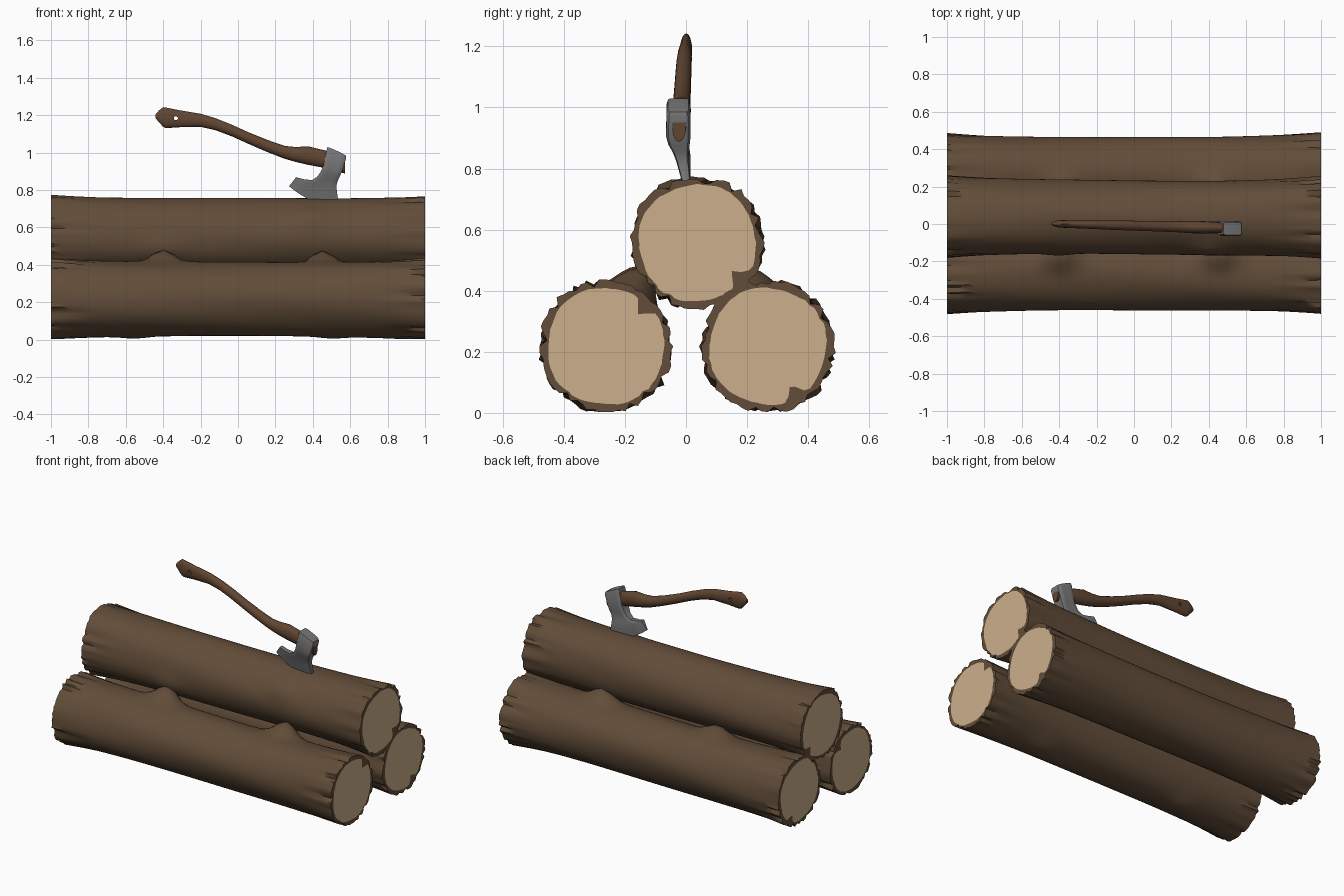
import bpy, bmesh, math, random
from mathutils import Vector

if "Cube" in bpy.data.objects:
    bpy.data.objects.remove(bpy.data.objects["Cube"])

random.seed(4)


def material(name, rgb):
    m = bpy.data.materials.new(name)
    m.diffuse_color = (*rgb, 1)
    m.use_nodes = True
    m.node_tree.nodes["Principled BSDF"].inputs["Base Color"].default_value = m.diffuse_color
    return m


bark = material("bark brown", (0.122, 0.074, 0.041))
cut_wood = material("cut wood", (0.60, 0.43, 0.265))
handle_wood = material("handle wood", (0.118, 0.060, 0.031))
steel = material("steel grey", (0.19, 0.19, 0.195))


def finish(bm, name, mats, angle=40):
    bmesh.ops.recalc_face_normals(bm, faces=bm.faces)
    me = bpy.data.meshes.new(name)
    bm.to_mesh(me)
    bm.free()
    ob = bpy.data.objects.new(name, me)
    bpy.context.collection.objects.link(ob)
    for m in mats:
        me.materials.append(m)
    bpy.ops.object.select_all(action='DESELECT')
    ob.select_set(True)
    bpy.context.view_layer.objects.active = ob
    bpy.ops.object.shade_smooth_by_angle(angle=math.radians(angle))
    return ob


def bridge(bm, a, b):
    n = len(a)
    return [bm.faces.new((a[i], a[(i + 1) % n], b[(i + 1) % n], b[i])) for i in range(n)]


def angle_gap(a, b):
    return (a - b + math.pi) % (2 * math.pi) - math.pi


# Logs: lumpy tubes with knots, flared ragged ends and pale sawn faces
SEG, ROWS = 64, 40


def log(name, cy, cz, knots, notch):
    bm = bmesh.new()
    jag = {s: [random.choice((0.004, 0.0, 0.006, -0.003, -0.014)) + random.uniform(-0.004, 0.004)
               for _ in range(SEG)] for s in (-1, 1)}
    ph = random.uniform(0, 6)

    def radius(x, k):
        t = 2 * math.pi * k / SEG
        r = 0.197 + 0.018 * abs(x) ** 3
        r += 0.003 * math.sin(3 * t + 2 * x + ph) + 0.002 * math.sin(5 * t - 4 * x)
        r += jag[1 if x > 0 else -1][k] * max(0, (abs(x) - 0.72) / 0.28) ** 1.4
        for kx, deg, h in knots:
            d = angle_gap(t, math.radians(deg))
            r += h * math.exp(-((x - kx) / 0.085) ** 2 - (d / 0.32) ** 2)
        return r

    def ring(x, radii):
        out = []
        for k, r in enumerate(radii):
            t = 2 * math.pi * k / SEG
            out.append(bm.verts.new((x, cy + r * math.cos(t), max(0.003, cz + r * math.sin(t)))))
        return out

    rings = []
    for i in range(ROWS + 1):
        x = -1 + 2 * i / ROWS
        rings.append(ring(x, [radius(x, k) for k in range(SEG)]))
    for a, b in zip(rings, rings[1:]):
        bridge(bm, a, b)
    # sawn ends: thin bark rim, then pale disc
    for x, outer in ((-1, rings[0]), (1, rings[-1])):
        rim = []
        for k in range(SEG):
            t = 2 * math.pi * k / SEG
            dip = 0.05 * math.exp(-(angle_gap(t, math.radians(notch)) / 0.13) ** 2)
            rim.append(min(radius(x, k) - 0.006,
                           0.193 + 0.004 * math.sin(4 * t + ph) + random.uniform(-0.002, 0.002)) - dip)
        inner = ring(x, rim)
        bridge(bm, outer, inner)
        centre = bm.verts.new((x, cy, cz))
        for k in range(SEG):
            f = bm.faces.new((inner[k], inner[(k + 1) % SEG], centre))
            f.material_index = 1
    return finish(bm, name, [bark, cut_wood], 50)


log("front_log", -0.262, 0.218, [(-0.4, 64, 0.085), (0.45, 64, 0.085), (-0.55, 285, 0.015), (0.5, 285, 0.015)], 45)
log("back_log", 0.268, 0.218, [(0.45, 105, 0.065), (-0.37, 105, 0.05), (-0.55, 265, 0.012)], 300)
log("top_log", 0.037, 0.557, [(0.4, 150, 0.02), (-0.4, 200, 0.015)], 320)


# Axe handle: oval sections (x, top z, bottom z, half width)
def axe_y(x):
    return -0.009 - 0.024 * x


sections = [(-0.44, 1.207, 1.183, 0.008), (-0.42, 1.228, 1.16, 0.016), (-0.40, 1.243, 1.138, 0.019),
            (-0.385, 1.241, 1.131, 0.02), (-0.31, 1.226, 1.136, 0.021), (-0.2, 1.208, 1.138, 0.023),
            (-0.12, 1.184, 1.120, 0.025), (-0.03, 1.148, 1.086, 0.026), (0.06, 1.107, 1.045, 0.027),
            (0.16, 1.067, 1.002, 0.028), (0.25, 1.036, 0.967, 0.03), (0.31, 1.030, 0.95, 0.033),
            (0.374, 1.034, 0.935, 0.033), (0.465, 1.012, 0.918, 0.029), (0.572, 0.975, 0.888, 0.022)]
bm = bmesh.new()
loops = []
for x, zt, zb, w in sections:
    loops.append([bm.verts.new((x, axe_y(x) + w * math.cos(a), (zt + zb) / 2 + (zt - zb) / 2 * math.sin(a)))
                  for a in (2 * math.pi * k / 16 for k in range(16))])
for a, b in zip(loops, loops[1:]):
    bridge(bm, a, b)
bm.faces.new(loops[0])
bm.faces.new(loops[-1])
handle = finish(bm, "axe_handle", [handle_wood], 45)

# Hanging hole through the grip
bpy.ops.mesh.primitive_cylinder_add(vertices=12, radius=0.011, depth=0.2,
                                    location=(-0.332, 0, 1.184), rotation=(math.pi / 2, 0, 0))
cutter = bpy.context.object
cutter.name = "hole_cutter"
cutter.data.materials.append(handle_wood)
cutter.hide_render = True
cutter.hide_set(True)
mod = handle.modifiers.new("hole", 'BOOLEAN')
mod.operation, mod.solver, mod.object = 'DIFFERENCE', 'EXACT', cutter

# Axe head: rows from poll to edge (left x, z, right x, z, half thickness, centre y, bow)
rows = [(0.478, 1.030, 0.576, 0.985, 0.034, -0.025, -0.003),
        (0.474, 1.015, 0.578, 0.970, 0.039, -0.025, 0),
        (0.456, 0.930, 0.556, 0.900, 0.040, -0.025, 0),
        (0.446, 0.905, 0.546, 0.875, 0.035, -0.023, 0),
        (0.425, 0.872, 0.534, 0.852, 0.026, -0.018, 0),
        (0.395, 0.853, 0.527, 0.825, 0.021, -0.012, 0.004),
        (0.350, 0.858, 0.528, 0.800, 0.019, -0.007, 0.010),
        (0.310, 0.869, 0.532, 0.770, 0.016, -0.002, 0.020),
        (0.273, 0.820, 0.540, 0.712, 0.003, 0.004, 0.028)]
N = 8
bm = bmesh.new()
loops = []
for xl, zl, xr, zr, h, y, bow in rows:
    pts = []
    for side in (1, -1):
        for i in range(N + 1):
            t = i / N if side == 1 else 1 - i / N
            e = 0.8 if i in (0, N) else 1
            pts.append(bm.verts.new((xl + (xr - xl) * t, y + side * h * e,
                                     zl + (zr - zl) * t - bow * 4 * t * (1 - t))))
    loops.append(pts)
for a, b in zip(loops, loops[1:]):
    bridge(bm, a, b)
for end in (loops[0], loops[-1]):
    m = len(end)
    for i in range(N):
        bm.faces.new((end[i], end[i + 1], end[m - 2 - i], end[m - 1 - i]))
finish(bm, "axe_head", [steel], 35)
